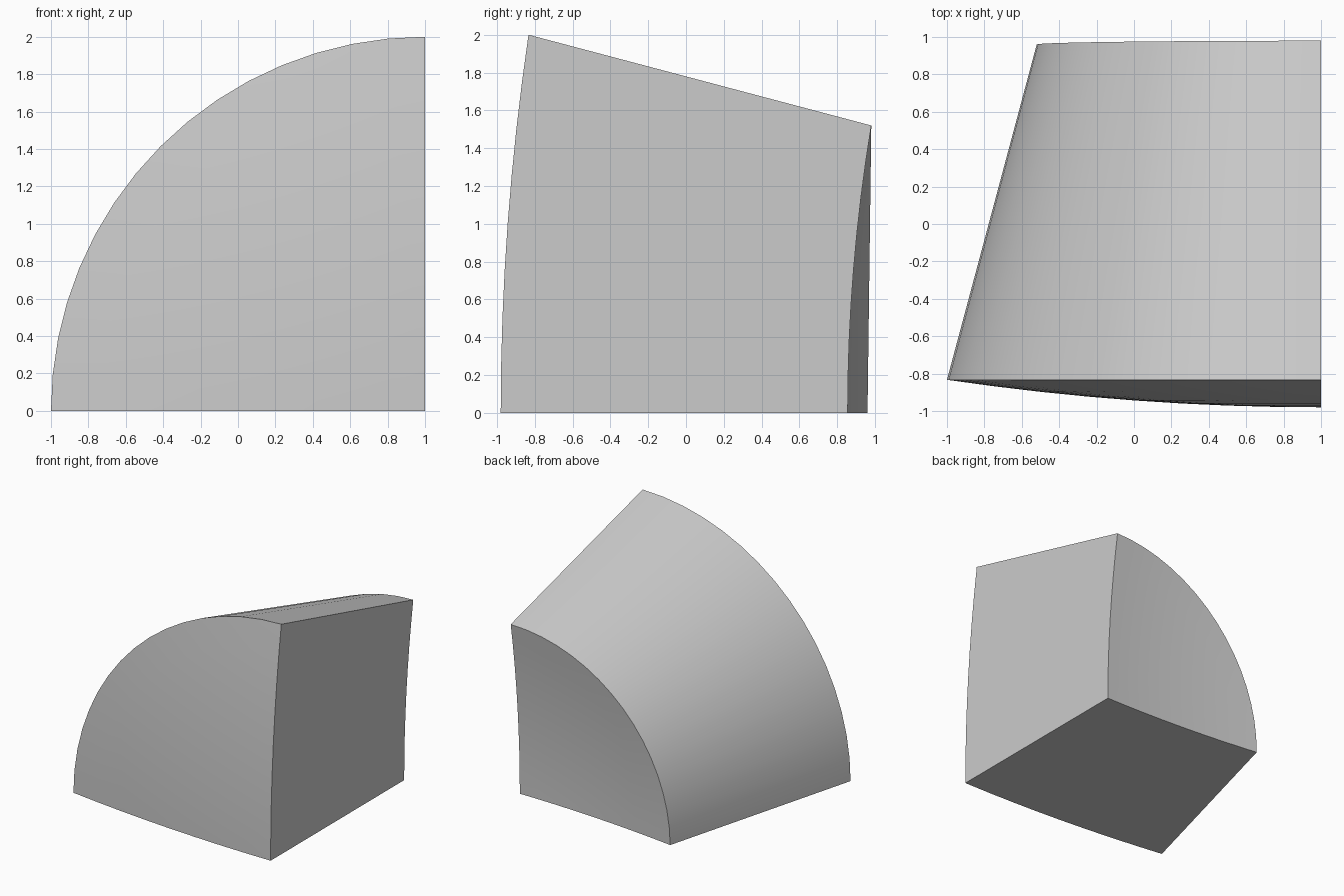
import bpy
import bmesh
from math import sin, cos, pi, radians

cube = bpy.data.objects.get("Cube")
if cube:
    bpy.data.objects.remove(cube, do_unlink=True)

SEGMENTS, RINGS = 16, 8
FRONT_RADIUS, BACK_RADIUS = 2.0, 1.52

grey = bpy.data.materials.new("plain grey")
grey.use_nodes = True
colour = (0.6, 0.6, 0.6, 1)
grey.diffuse_color = colour
grey.node_tree.nodes["Principled BSDF"].inputs["Base Color"].default_value = colour


def front_y(t, angle):
    """Bulging front cap, t runs from axis to rim."""
    return -0.98 + 0.147 * t * t


def back_y(t, angle):
    """Hollow back cap, its rim leaning back slightly towards the top."""
    return 0.855 + (0.105 + 0.02 * sin(angle)) * t * t


bm = bmesh.new()


def profile(angle):
    """Radial section from the front axis, over both rims, to the back axis."""
    steps = [j / RINGS for j in range(RINGS + 1)]
    points = [(FRONT_RADIUS * t, front_y(t, angle)) for t in steps]
    points += [(BACK_RADIUS * t, back_y(t, angle)) for t in reversed(steps)]
    return [bm.verts.new((1 - r * cos(angle), y, r * sin(angle))) for r, y in points]


# Sweep the section through a quarter turn about the axis
sections = [profile(i / SEGMENTS * pi / 2) for i in range(SEGMENTS + 1)]
for a, b in zip(sections, sections[1:]):
    for j in range(len(a) - 1):
        bm.faces.new((a[j], a[j + 1], b[j + 1], b[j]))

# Flat cut faces underneath and on the left side
bm.faces.new(sections[0])
bm.faces.new(sections[-1])
bmesh.ops.remove_doubles(bm, verts=bm.verts, dist=0.0001)
bmesh.ops.recalc_face_normals(bm, faces=bm.faces)

mesh = bpy.data.meshes.new("quarter_cone_block")
bm.to_mesh(mesh)
bm.free()
mesh.materials.append(grey)
block = bpy.data.objects.new("quarter_cone_block", mesh)
bpy.context.collection.objects.link(block)

# Smooth curved skins, sharp cut edges
bpy.ops.object.select_all(action="DESELECT")
block.select_set(True)
bpy.context.view_layer.objects.active = block
bpy.ops.object.shade_smooth_by_angle(angle=radians(30))
